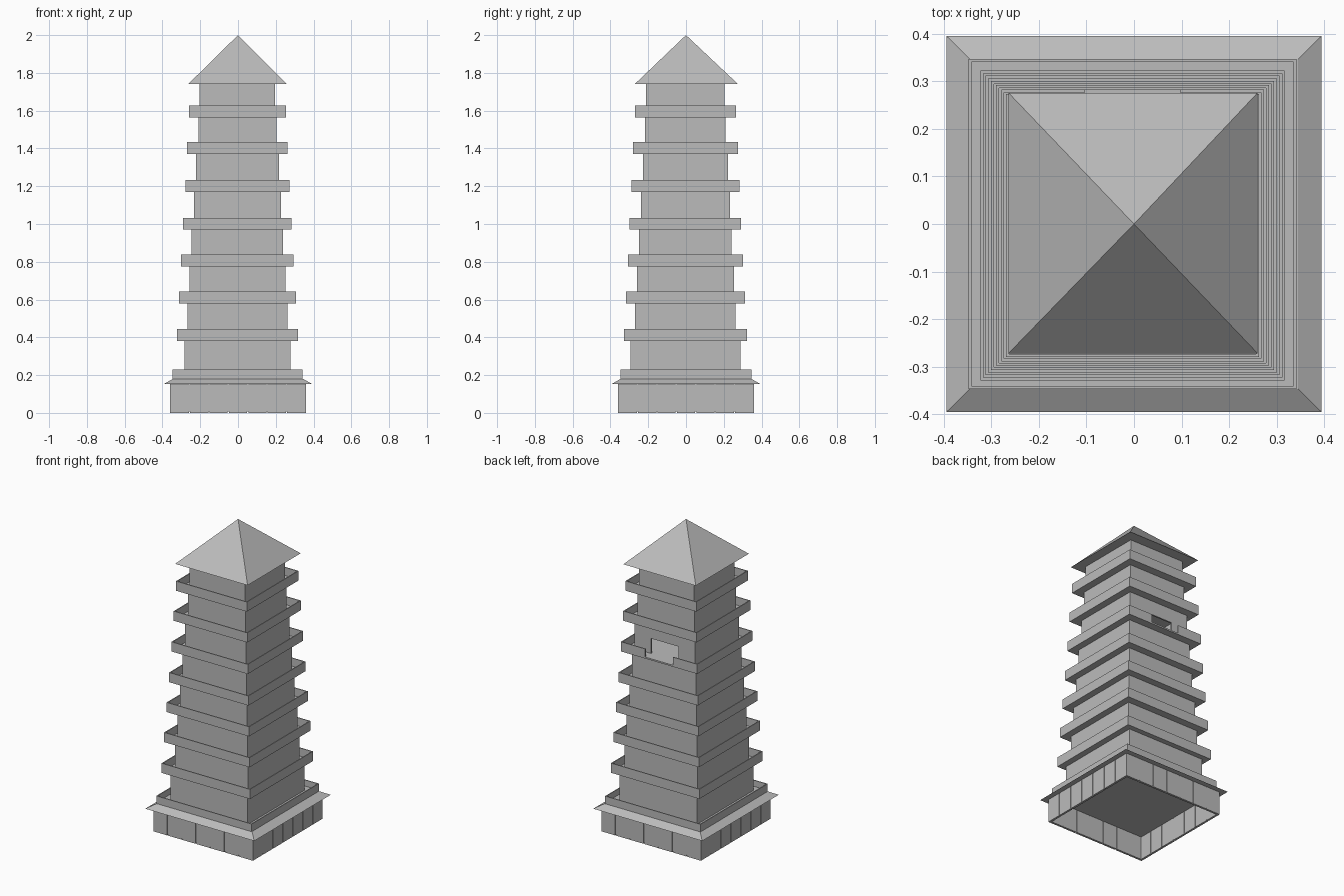
import bpy
import bmesh
from mathutils import Matrix, Vector

cube = bpy.data.objects.get("Cube")
if cube:
    bpy.data.objects.remove(cube, do_unlink=True)

stone = bpy.data.materials.new("grey_stone")
stone.use_nodes = True
GREY = (0.5, 0.5, 0.5, 1)
stone.diffuse_color = GREY
stone.node_tree.nodes["Principled BSDF"].inputs["Base Color"].default_value = GREY

CX, CY = -0.003, -0.003   # the shaft sits slightly off centre


def box(bm, x0, x1, y0, y1, z0, z1):
    size = Vector((x1 - x0, y1 - y0, z1 - z0))
    mid = Vector((x0 + x1, y0 + y1, z0 + z1)) / 2
    bmesh.ops.create_cube(bm, size=1, matrix=Matrix.LocRotScale(mid, None, size))


def ring(bm, hx, hy, t, z0, z1, gap=None, lintel=None):
    """Four thin walls; the back one may have an opening of half width gap."""
    box(bm, -hx, -hx + t, -hy, hy, z0, z1)
    box(bm, hx - t, hx, -hy, hy, z0, z1)
    box(bm, -hx + t, hx - t, -hy, -hy + t, z0, z1)
    if gap:
        box(bm, -hx + t, -gap, hy - t, hy, z0, z1)
        box(bm, gap, hx - t, hy - t, hy, z0, z1)
        if lintel:
            box(bm, -gap, gap, hy - t, hy, lintel, z1)
    else:
        box(bm, -hx + t, hx - t, hy - t, hy, z0, z1)


def frustum(bm, low, high, z0, z1):
    bottom, top = [[bm.verts.new((sx * h[0], sy * h[1], z))
                    for sx, sy in ((-1, -1), (1, -1), (1, 1), (-1, 1))]
                   for h, z in ((low, z0), (high, z1))]
    bm.faces.new(bottom[::-1])
    bm.faces.new(top)
    for i in range(4):
        j = (i + 1) % 4
        bm.faces.new((bottom[i], bottom[j], top[j], top[i]))


def finish(bm, name, x=0, y=0):
    mesh = bpy.data.meshes.new(name)
    bm.to_mesh(mesh)
    bm.free()
    mesh.materials.append(stone)
    obj = bpy.data.objects.new(name, mesh)
    obj.location = (x, y, 0)
    bpy.context.collection.objects.link(obj)


# Storeys: floor height, wall half sizes, balcony half sizes
storeys = [
    (0.18, 0.280, 0.292, 0.345, 0.347),
    (0.38, 0.265, 0.266, 0.320, 0.326),
    (0.58, 0.254, 0.257, 0.309, 0.315),
    (0.775, 0.242, 0.245, 0.298, 0.304),
    (0.97, 0.231, 0.235, 0.287, 0.295),
    (1.17, 0.219, 0.225, 0.276, 0.286),
    (1.37, 0.207, 0.213, 0.266, 0.277),
    (1.565, 0.200, 0.208, 0.256, 0.267),
]
EAVE_Z = 1.74
DOOR_STOREY, DOOR_HALF, DOOR_TOP = 5, 0.1, 1.278
SLAB = 0.01

for i, (z, wx, wy, bx, by) in enumerate(storeys):
    top = storeys[i + 1][0] if i + 1 < len(storeys) else EAVE_Z
    opening = DOOR_HALF if i == DOOR_STOREY else None

    # Storey walls, hollow with a doorway on one level
    bm = bmesh.new()
    if opening:
        ring(bm, wx, wy, 0.01, z + SLAB, top, opening, DOOR_TOP)
    else:
        box(bm, -wx, wx, -wy, wy, z + SLAB, top)
    finish(bm, f"storey_wall_{i + 1}", CX, CY)

    # Balcony slab and parapet
    bm = bmesh.new()
    box(bm, -bx, bx, -by, by, z, z + SLAB)
    ring(bm, bx, by, 0.006, z + SLAB, z + (0.05 if i == 0 else 0.063), opening)
    finish(bm, f"balcony_{i + 1}", CX, 0 if i == 0 else CY)

# Pyramid roof
bm = bmesh.new()
rim = [bm.verts.new((sx * 0.262 - 0.002, sy * 0.274 + 0.002, EAVE_Z))
       for sx, sy in ((-1, -1), (1, -1), (1, 1), (-1, 1))]
apex = bm.verts.new((0, 0, 2))
bm.faces.new(rim[::-1])
for i in range(4):
    bm.faces.new((rim[i], rim[(i + 1) % 4], apex))
finish(bm, "roof")

# Sloping skirt above the base
bm = bmesh.new()
frustum(bm, (0.394, 0.395), (0.345, 0.347), 0.152, 0.18)
finish(bm, "base_eave")

# Hollow base wall, open underneath
BASE = 0.36
bm = bmesh.new()
ring(bm, BASE - 0.003, BASE - 0.003, 0.008, 0.007, 0.152)
finish(bm, "base_wall")

# Upright panels around the base
PANELS = 7
bm = bmesh.new()
pitch = 2 * BASE / PANELS
for i in range(PANELS):
    a = -BASE + i * pitch + (0.003 if i else 0)
    b = -BASE + (i + 1) * pitch - (0.003 if i < PANELS - 1 else 0)
    for s in (-1, 1):
        lo, hi = sorted((s * BASE, s * (BASE - 0.014)))
        box(bm, a, b, lo, hi, 0, 0.152)
        box(bm, lo, hi, a, b, 0, 0.152)
finish(bm, "base_panels")
